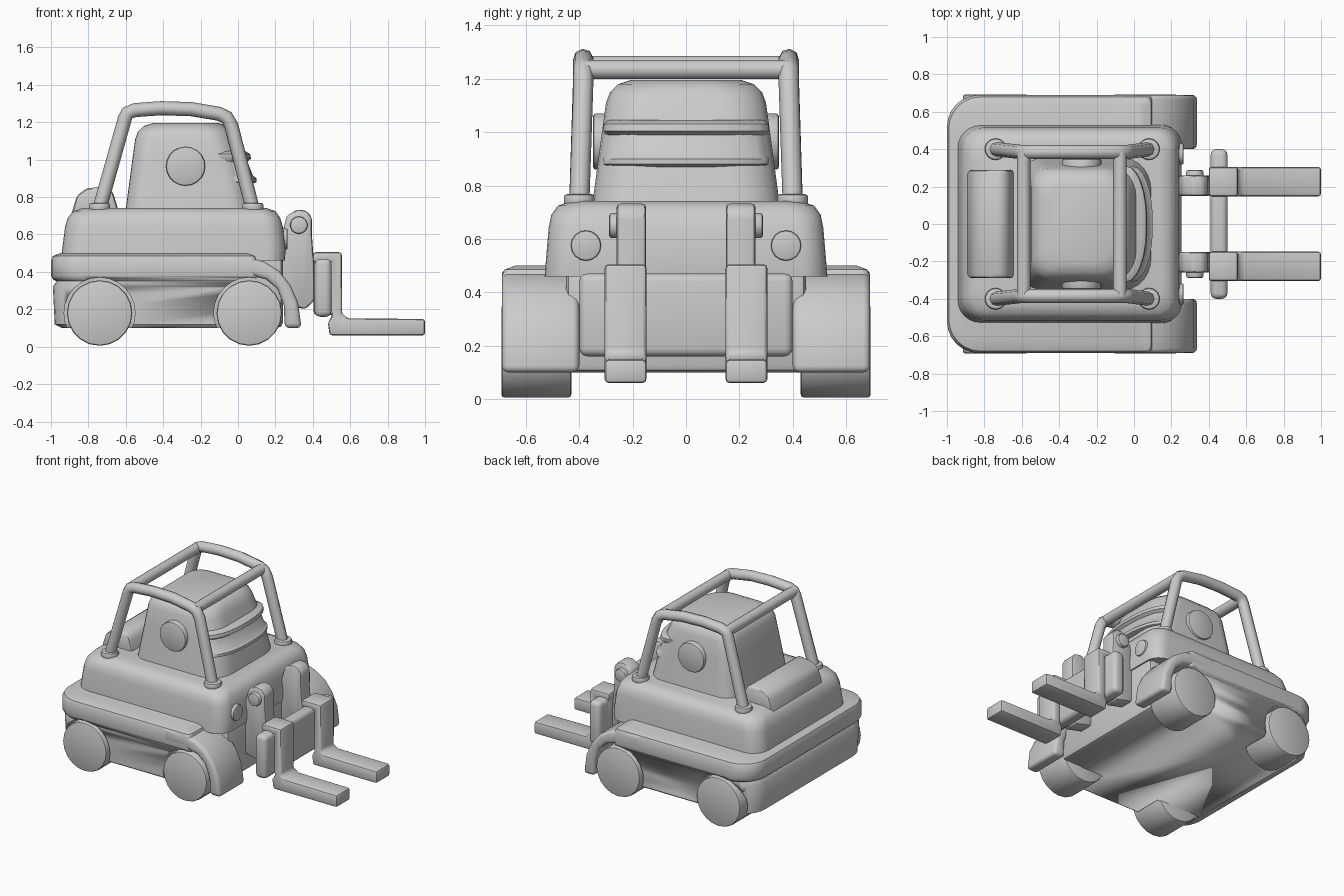
import bpy, bmesh
from math import sin, cos, pi, radians
from mathutils import Vector

cube = bpy.data.objects.get("Cube")
if cube:
    bpy.data.objects.remove(cube, do_unlink=True)

grey = bpy.data.materials.new("light grey")
grey.use_nodes = True
grey.diffuse_color = (0.6, 0.6, 0.6, 1)
grey.node_tree.nodes["Principled BSDF"].inputs["Base Color"].default_value = (0.6, 0.6, 0.6, 1)


def finish(name, bm, bevel=0, segments=2):
    bmesh.ops.recalc_face_normals(bm, faces=bm.faces)
    mesh = bpy.data.meshes.new(name)
    bm.to_mesh(mesh)
    bm.free()
    mesh.materials.append(grey)
    ob = bpy.data.objects.new(name, mesh)
    bpy.context.collection.objects.link(ob)
    bpy.ops.object.select_all(action='DESELECT')
    ob.select_set(True)
    bpy.context.view_layer.objects.active = ob
    if bevel:
        mod = ob.modifiers.new("bevel", 'BEVEL')
        mod.width, mod.segments, mod.angle_limit = bevel, segments, radians(35)
        bpy.ops.object.modifier_apply(modifier="bevel")
    bpy.ops.object.shade_smooth_by_angle(angle=radians(40))
    return ob


def outline(x0, x1, half, rear, front, steps=6):
    """Rounded plan shape; rear and front are (rx, ry) corner radii."""
    corners = [(x1, 1, front, 0), (x0, 1, rear, 1), (x0, -1, rear, 2), (x1, -1, front, 3)]
    pts = []
    for x, sy, (rx, ry), q in corners:
        cx = x - rx if x == x1 else x + rx
        for i in range(steps + 1):
            a = (q + i / steps) * pi / 2
            pts.append((cx + rx * cos(a), sy * (half - ry) + ry * sin(a)))
    return pts


def loft(name, sections, rear, front):
    """Stack plan outlines given as (z, x0, x1, half width)."""
    bm = bmesh.new()
    rings = [[bm.verts.new((x, y, z)) for x, y in outline(x0, x1, h, rear, front)]
             for z, x0, x1, h in sections]
    for a, b in zip(rings, rings[1:]):
        for i in range(len(a)):
            j = (i + 1) % len(a)
            bm.faces.new((a[i], a[j], b[j], b[i]))
    bm.faces.new(rings[0])
    bm.faces.new(rings[-1])
    return finish(name, bm)


def slab(name, profile, y0, y1, bevel, segments=2):
    """Side profile in x and z, extruded across y."""
    bm = bmesh.new()
    face = bm.faces.new([bm.verts.new((x, y0, z)) for x, z in profile])
    out = bmesh.ops.extrude_face_region(bm, geom=[face])
    verts = [v for v in out["geom"] if isinstance(v, bmesh.types.BMVert)]
    bmesh.ops.translate(bm, verts=verts, vec=(0, y1 - y0, 0))
    return finish(name, bm, bevel, segments)


def rect(x0, x1, z0, z1):
    return [(x0, z0), (x1, z0), (x1, z1), (x0, z1)]


def rod(name, a, b, r, sides=16, bevel=0):
    a, b = Vector(a), Vector(b)
    bm = bmesh.new()
    bmesh.ops.create_cone(bm, cap_ends=True, segments=sides, radius1=r, radius2=r, depth=(b - a).length)
    turn = (b - a).to_track_quat('Z', 'Y').to_matrix()
    bmesh.ops.transform(bm, matrix=turn.to_4x4(), verts=bm.verts)
    bmesh.ops.translate(bm, verts=bm.verts, vec=(a + b) / 2)
    return finish(name, bm, bevel)


def tube(name, points, r):
    curve = bpy.data.curves.new(name, 'CURVE')
    curve.dimensions = '3D'
    curve.bevel_depth, curve.bevel_resolution = r, 2
    curve.use_fill_caps = True
    spline = curve.splines.new('POLY')
    spline.points.add(len(points) - 1)
    for p, co in zip(spline.points, points):
        p.co = (*co, 1)
    ob = bpy.data.objects.new(name, curve)
    bpy.context.collection.objects.link(ob)
    bpy.ops.object.select_all(action='DESELECT')
    ob.select_set(True)
    bpy.context.view_layer.objects.active = ob
    bpy.ops.object.convert(target='MESH')
    ob = bpy.context.object
    ob.data.materials.clear()
    ob.data.materials.append(grey)
    bpy.ops.object.shade_smooth_by_angle(angle=radians(50))


# Lower hull with an overhanging rear band
hull = loft("lower_hull", [(0.1, -0.94, 0.08, 0.64), (0.12, -0.98, 0.1, 0.67), (0.32, -0.99, 0.1, 0.675),
                           (0.35, -0.97, 0.1, 0.675), (0.36, -0.99, 0.1, 0.685), (0.38, -1, 0.1, 0.69),
                           (0.46, -1, 0.1, 0.69), (0.485, -0.99, 0.09, 0.68), (0.5, -0.95, 0.05, 0.64)],
            (0.17, 0.17), (0.03, 0.03))

# Wheels and the wells cut around them
WHEELS = {"front": (0.06, 0.18), "rear": (-0.74, 0.18)}
for side, s in (("left", 1), ("right", -1)):
    for end, (x, z) in WHEELS.items():
        well = rod("well_cutter", (x, s * 0.44, z), (x, s * 0.8, z), 0.19, 24)
        bpy.context.view_layer.objects.active = hull
        mod = hull.modifiers.new("well", 'BOOLEAN')
        mod.operation, mod.solver, mod.object = 'DIFFERENCE', 'EXACT', well
        bpy.ops.object.modifier_apply(modifier="well")
        bpy.data.objects.remove(well, do_unlink=True)
        rod(f"{end}_{side}_wheel", (x, s * 0.43, z), (x, s * 0.692, z), 0.175, 20, 0.012)

# Centre of the chassis, reaching forward between the fenders
slab("chassis_nose", rect(-0.3, 0.24, 0.1, 0.52), -0.45, 0.45, 0.03)

# Upper body
loft("upper_body", [(0.46, -0.945, 0.25, 0.53), (0.52, -0.94, 0.255, 0.525), (0.64, -0.925, 0.24, 0.515),
                    (0.69, -0.91, 0.225, 0.505), (0.725, -0.88, 0.2, 0.48), (0.742, -0.83, 0.15, 0.43)],
     (0.12, 0.12), (0.1, 0.1))

# Rear hump
slab("rear_hump", [(-0.9, 0.68), (-0.86, 0.81), (-0.81, 0.845), (-0.71, 0.86), (-0.67, 0.83), (-0.63, 0.7)],
     -0.29, 0.29, 0.02)

# Rounded cab
loft("cab", [(0.7, -0.605, 0.1, 0.355), (0.85, -0.585, 0.07, 0.335), (1.0, -0.565, 0.03, 0.315),
             (1.11, -0.55, -0.015, 0.3), (1.15, -0.535, -0.03, 0.285), (1.18, -0.505, -0.06, 0.255),
             (1.195, -0.455, -0.1, 0.21)], (0.1, 0.1), (0.14, 0.17))

# Curved visor with a lip above and below
loft("visor", [(0.87, -0.2, 0.07, 0.3), (0.88, -0.2, 0.1, 0.31), (0.9, -0.2, 0.1, 0.31),
               (0.915, -0.2, 0.08, 0.305), (0.99, -0.2, 0.05, 0.3), (1.005, -0.2, 0.07, 0.31),
               (1.03, -0.2, 0.065, 0.31), (1.045, -0.2, 0.04, 0.29)], (0.02, 0.02), (0.11, 0.28))

for side, s in (("left", 1), ("right", -1)):
    # Side disc of the cab
    rod(f"{side}_cab_disc", (-0.28, s * 0.25, 0.965), (-0.28, s * 0.348, 0.965), 0.105, 20, 0.01)

    # Fender arching over the front wheel
    slab(f"{side}_fender",
         [(-0.12, 0.49), (0.05, 0.48), (0.14, 0.455), (0.22, 0.405), (0.28, 0.33), (0.32, 0.24), (0.34, 0.1),
          (0.25, 0.1), (0.245, 0.22), (0.21, 0.31), (0.15, 0.36), (0.05, 0.385), (-0.12, 0.385)],
         s * 0.4, s * 0.69, 0.025, 3)

    # Roll cage side, with feet
    tube(f"{side}_cage_rail",
         [(-0.74, s * 0.4, 0.74), (-0.605, s * 0.385, 1.22), (-0.59, s * 0.385, 1.25), (-0.55, s * 0.385, 1.265),
          (-0.41, s * 0.385, 1.275), (-0.25, s * 0.385, 1.27), (-0.1, s * 0.385, 1.245),
          (-0.06, s * 0.385, 1.225), (-0.035, s * 0.385, 1.18), (0.08, s * 0.4, 0.73)], 0.038)
    for end, x in (("front", 0.08), ("rear", -0.74)):
        rod(f"{end}_{side}_cage_foot", (x, s * 0.4, 0.72), (x, s * 0.4, 0.768), 0.058, 14, 0.012)

    # Headlight
    rod(f"{side}_headlight", (0.2, s * 0.375, 0.575), (0.265, s * 0.375, 0.575), 0.057, 16, 0.008)

    # Lift arm with pivot bolt
    slab(f"{side}_lift_arm",
         [(0.2, 0.24), (0.36, 0.2), (0.42, 0.26), (0.395, 0.6), (0.395, 0.69), (0.37, 0.725), (0.32, 0.735),
          (0.26, 0.7), (0.235, 0.6), (0.2, 0.5)], s * 0.15, s * 0.26, 0.015)
    rod(f"{side}_pivot_bolt", (0.325, s * 0.2, 0.65), (0.325, s * 0.288, 0.65), 0.047, 14, 0.01)

    # Fork hooked over the carriage
    slab(f"{side}_fork_hook", rect(0.405, 0.53, 0.17, 0.5), s * 0.16, s * 0.3, 0.015)
    slab(f"{side}_fork",
         [(0.4, 0.505), (0.4, 0.45), (0.5, 0.45), (0.5, 0.16), (0.48, 0.13), (0.49, 0.06), (1, 0.06),
          (1, 0.148), (0.59, 0.152), (0.555, 0.175), (0.555, 0.505)], s * 0.148, s * 0.305, 0.015)

# Cage cross bars
rod("front_cage_bar", (-0.075, -0.39, 1.235), (-0.075, 0.39, 1.235), 0.036)
rod("rear_cage_bar", (-0.59, -0.39, 1.25), (-0.59, 0.39, 1.25), 0.036)

# Carriage plate carrying the forks
slab("carriage_plate", rect(0.41, 0.5, 0.16, 0.47), -0.4, 0.4, 0.03, 3)
